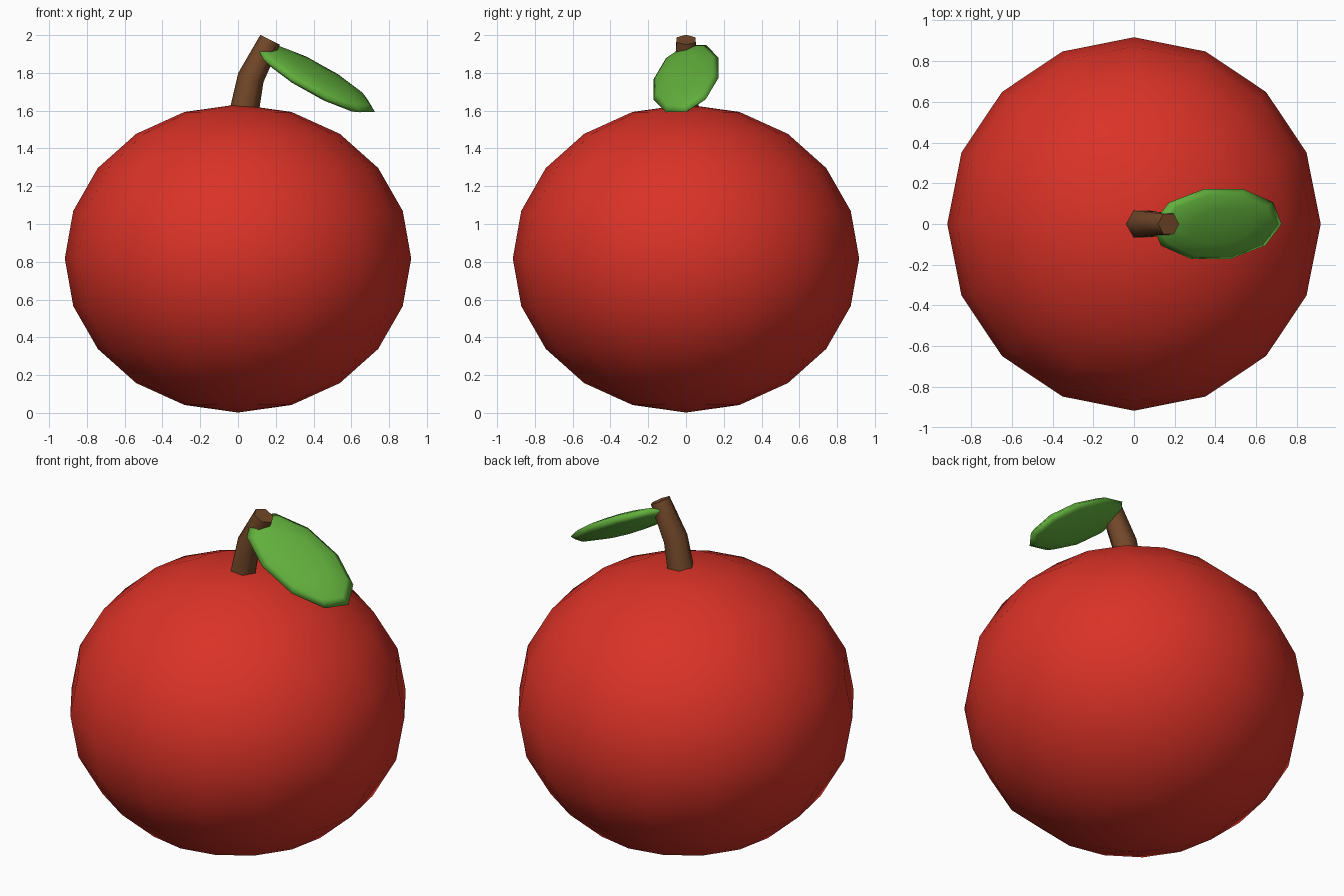
import bpy, bmesh, math
from mathutils import Matrix, Vector

if "Cube" in bpy.data.objects:
    bpy.data.objects.remove(bpy.data.objects["Cube"])


def material(name, rgb):
    m = bpy.data.materials.new(name)
    m.diffuse_color = (*rgb, 1)
    m.use_nodes = True
    m.node_tree.nodes["Principled BSDF"].inputs["Base Color"].default_value = m.diffuse_color
    return m


def finish(name, bm, mat, angle=None):
    bmesh.ops.recalc_face_normals(bm, faces=bm.faces)
    me = bpy.data.meshes.new(name)
    bm.to_mesh(me)
    bm.free()
    me.materials.append(mat)
    ob = bpy.data.objects.new(name, me)
    bpy.context.collection.objects.link(ob)
    bpy.context.view_layer.objects.active = ob
    ob.select_set(True)
    if angle is None:
        bpy.ops.object.shade_smooth()
    else:
        bpy.ops.object.shade_smooth_by_angle(angle=math.radians(angle))
    ob.select_set(False)
    return ob


def ellipsoid(name, segs, rings, centre, axes, mat):
    """Sphere whose local x, y, z axes are mapped onto three vectors."""
    bm = bmesh.new()
    bmesh.ops.create_uvsphere(bm, u_segments=segs, v_segments=rings, radius=1)
    mx = Matrix([Vector(a) for a in axes]).transposed().to_4x4()
    mx.translation = centre
    bm.transform(mx)
    return finish(name, bm, mat)


red = material("apple red", (0.70, 0.032, 0.02))
brown = material("bark brown", (0.17, 0.065, 0.022))
green = material("leaf green", (0.12, 0.43, 0.045))

# Fruit body, slightly squashed
ellipsoid("fruit", 16, 10, (0, 0, 0.8175),
          [(0.917, 0, 0), (0, 0.917, 0), (0, 0, 0.8155)], red)

# Stem: bent, tapering six-sided tube, (x, z, radius, tilt in degrees)
bm = bmesh.new()
loops = []
for x, z, r, tilt in [(0.02, 1.53, 0.08, 10), (0.068, 1.775, 0.071, 20),
                      (0.17, 1.975, 0.058, 27)]:
    t = math.radians(tilt)
    ring = []
    for i in range(6):
        a = i * math.tau / 6
        ring.append(bm.verts.new((x + r * math.cos(a) * math.cos(t),
                                  r * math.sin(a),
                                  z - r * math.cos(a) * math.sin(t))))
    loops.append(ring)
for lo, hi in zip(loops, loops[1:]):
    for i in range(6):
        j = (i + 1) % 6
        bm.faces.new((lo[i], lo[j], hi[j], hi[i]))
bm.faces.new(loops[0])
bm.faces.new(loops[-1])
finish("stem", bm, brown, 65)

# Leaf: flattened ten-sided ellipsoid, sloping down and slightly rolled
length = Vector((0.317, 0, -0.177))
width = Vector((0.0335, 0.18, 0.06))
thick = width.cross(-length).normalized() * 0.048
ellipsoid("leaf", 10, 6, (0.408, 0, 1.77), [width, length, thick], green)
